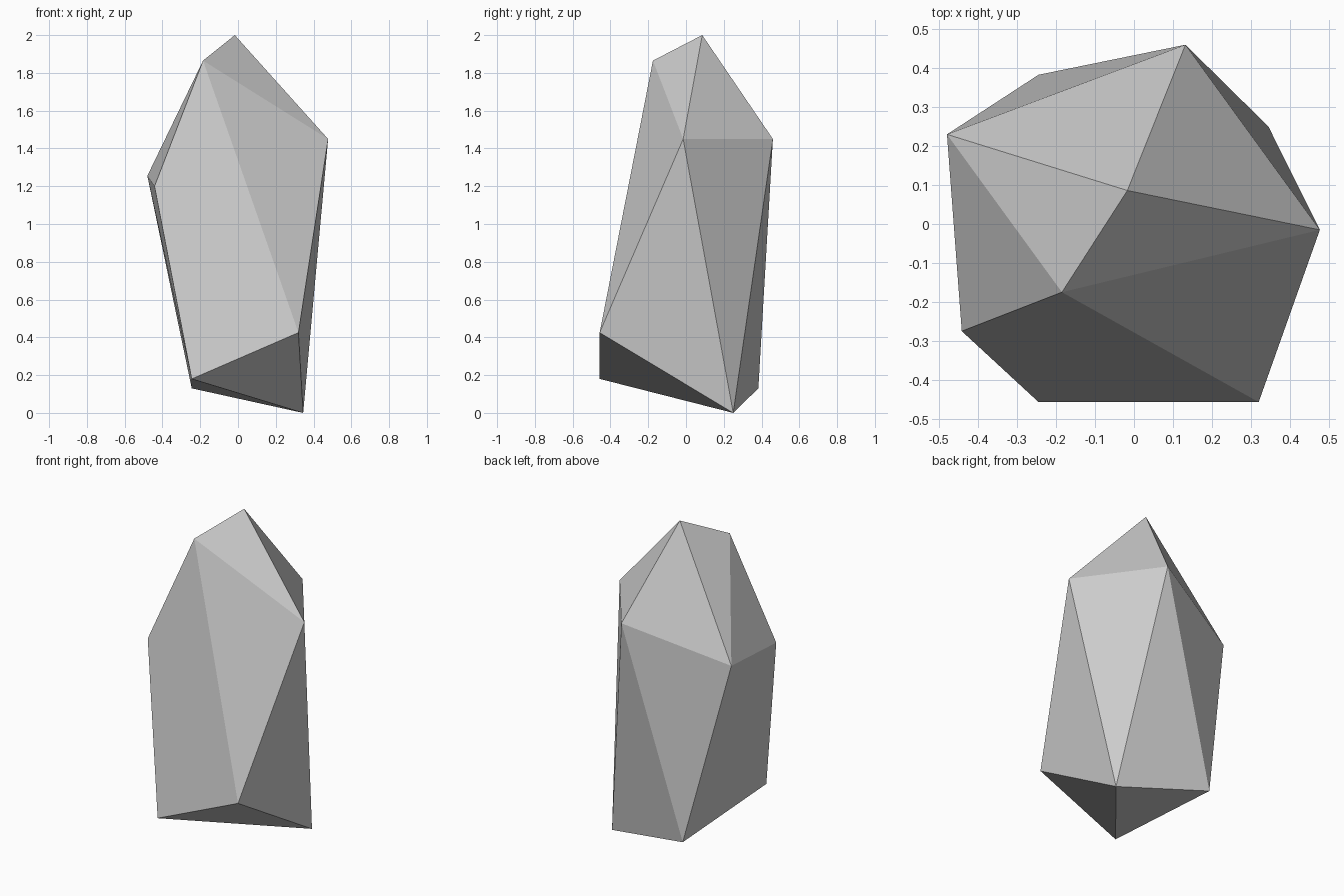
import bpy, bmesh, math

if "Cube" in bpy.data.objects:
    bpy.data.objects.remove(bpy.data.objects["Cube"])

# Corner points of the faceted crystal, grouped by height
lower = [(0.345, 0.25, 0.0), (-0.245, 0.383, 0.13),
         (-0.245, -0.457, 0.18), (0.32, -0.457, 0.425)]
shoulder = [(-0.442, -0.275, 1.2), (-0.48, 0.23, 1.255),
            (0.132, 0.46, 1.45), (0.477, -0.015, 1.45)]
tip = [(-0.185, -0.175, 1.865), (-0.017, 0.086, 2.0)]

# Crystal body: convex shell around the corners, flat facets
bm = bmesh.new()
for p in lower + shoulder + tip:
    bm.verts.new(p)
bmesh.ops.convex_hull(bm, input=bm.verts)

# Merge nearly flat triangle pairs into clean facets
bmesh.ops.dissolve_limit(bm, angle_limit=math.radians(1.5),
                         verts=bm.verts, edges=bm.edges)
bmesh.ops.recalc_face_normals(bm, faces=bm.faces)

mesh = bpy.data.meshes.new("crystal_rock")
bm.to_mesh(mesh)
bm.free()
bpy.context.collection.objects.link(bpy.data.objects.new("crystal_rock", mesh))
